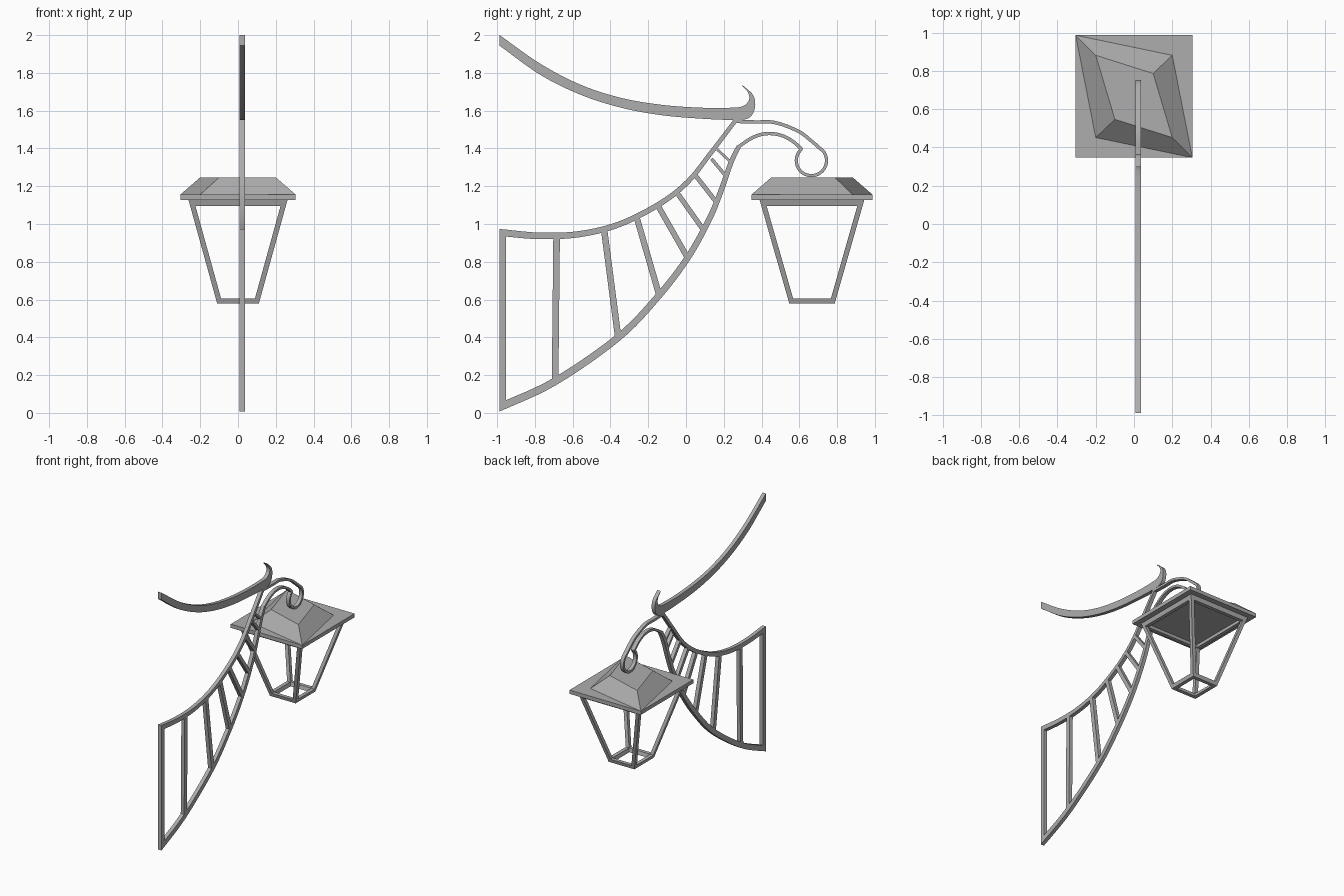
import bpy, bmesh, math
from mathutils import Vector

cube = bpy.data.objects.get("Cube")
if cube:
    bpy.data.objects.remove(cube)

grey = bpy.data.materials.new("iron grey")
grey.use_nodes = True
grey.diffuse_color = (0.42, 0.42, 0.42, 1)
grey.node_tree.nodes["Principled BSDF"].inputs["Base Color"].default_value = (0.42, 0.42, 0.42, 1)

PLATE_X, PLATE_HALF = 0.0225, 0.0145   # bracket plane and half thickness
LAMP_Y = 0.667                         # lantern centre


def finish(name, bm, smooth=False):
    bmesh.ops.recalc_face_normals(bm, faces=bm.faces)
    mesh = bpy.data.meshes.new(name)
    bm.to_mesh(mesh)
    bm.free()
    obj = bpy.data.objects.new(name, mesh)
    bpy.context.collection.objects.link(obj)
    mesh.materials.append(grey)
    if smooth:
        bpy.ops.object.select_all(action='DESELECT')
        obj.select_set(True)
        bpy.context.view_layer.objects.active = obj
        bpy.ops.object.shade_smooth_by_angle(angle=math.radians(30))
    return obj


def spline(points, steps=6):
    """Smooth path through the points (Catmull-Rom)."""
    p = [Vector(q) for q in points]
    p = [2 * p[0] - p[1]] + p + [2 * p[-1] - p[-2]]
    path = []
    for a, b, c, d in zip(p, p[1:], p[2:], p[3:]):
        for i in range(steps):
            t = i / steps
            path.append(0.5 * (2 * b + (c - a) * t + (2 * a - 5 * b + 4 * c - d) * t ** 2
                               + (3 * b - a - 3 * c + d) * t ** 3))
    return path + [p[-2]]


def plate(name, edge_a, edge_b):
    """Flat strip between two (y, z) edges, thickened along x."""
    bm = bmesh.new()
    rings = []
    for a, b in zip(edge_a, edge_b):
        corners = [(-1, a), (1, a), (1, b), (-1, b)]
        rings.append([bm.verts.new((PLATE_X + s * PLATE_HALF, q.x, q.y)) for s, q in corners])
    for r, n in zip(rings, rings[1:]):
        for i in range(4):
            j = (i + 1) % 4
            bm.faces.new((r[i], r[j], n[j], n[i]))
    bm.faces.new(rings[0])
    bm.faces.new(rings[-1])
    return finish(name, bm, True)


def ribbon(name, path, w0, w1, wall_cut=False):
    """Strip of tapering width along a (y, z) centre path."""
    left, right = [], []
    for i, q in enumerate(path):
        t = path[min(i + 1, len(path) - 1)] - path[max(i - 1, 0)]
        n = Vector((-t.y, t.x)).normalized()
        if wall_cut and i == 0:
            n = Vector((0, 1))
        half = (w0 + (w1 - w0) * i / (len(path) - 1)) / 2
        left.append(q + n * half)
        right.append(q - n * half)
    return plate(name, left, right)


def rect(hx, hy, z):
    return [Vector((sx * hx, LAMP_Y + sy * hy, z)) for sx, sy in ((-1, -1), (1, -1), (1, 1), (-1, 1))]


def prism(bm, low, high):
    """Solid between two four-cornered loops."""
    a, b = [bm.verts.new(v) for v in low], [bm.verts.new(v) for v in high]
    for i in range(4):
        j = (i + 1) % 4
        bm.faces.new((a[i], a[j], b[j], b[i]))
    bm.faces.new(a[::-1])
    bm.faces.new(b)


# Top stay with its hooked tip
plate("top_stay",
      spline([(-.987, 2), (-.772, 1.849), (-.56, 1.738), (-.349, 1.669), (-.137, 1.632), (.074, 1.616),
              (.249, 1.616), (.307, 1.627), (.334, 1.659), (.328, 1.696), (.297, 1.733)]),
      spline([(-.987, 1.944), (-.772, 1.79), (-.56, 1.685), (-.349, 1.617), (-.137, 1.577), (.074, 1.558),
              (.249, 1.551), (.33, 1.56), (.364, 1.611), (.357, 1.68), (.297, 1.737)]))

# Wall bar and the two curved rails
ribbon("wall_bar", [Vector((-.97, .03)), Vector((-.97, .955))], .034, .034)
ribbon("upper_rail", spline([(-.987, .955), (-.772, .937), (-.56, .947), (-.349, 1), (-.137, 1.108),
                             (.011, 1.225), (.133, 1.378), (.265, 1.552)]), .037, .022, True)
ribbon("lower_rail", spline([(-.987, .029), (-.693, .167), (-.359, .399), (-.148, .616), (.006, .817),
                             (.117, 1.013), (.178, 1.156), (.238, 1.325), (.28, 1.412)]), .042, .024, True)

# Rungs between the rails: lower end, upper end, width
rungs = [((-.693, .167), (-.685, .937), .035), ((-.359, .399), (-.434, .975), .034),
         ((-.14, .616), (-.264, 1.045), .032), ((.009, .82), (-.153, 1.105), .03),
         ((.093, .968), (-.047, 1.165), .027), ((.165, 1.11), (.052, 1.255), .024),
         ((.21, 1.255), (.135, 1.345), .018), ((.24, 1.325), (.165, 1.395), .014)]
for i, (low, high, width) in enumerate(rungs):
    ribbon(f"rung_{i + 1}", [Vector(low), Vector(high)], width, width)

# Gooseneck strands ending in a round scroll
ribbon("upper_strand", spline([(.265, 1.543), (.37, 1.54), (.471, 1.537), (.593, 1.492),
                               (.667, 1.437), (.715, 1.395)]), .018, .018)
ribbon("lower_strand", spline([(.278, 1.408), (.334, 1.447), (.387, 1.471), (.445, 1.479),
                               (.508, 1.468), (.566, 1.437), (.614, 1.394)]), .018, .018)
arc = [math.radians(130 + 280 * i / 40) for i in range(41)]
ribbon("scroll", [Vector((.664 + .08 * math.cos(a), 1.336 + .08 * math.sin(a))) for a in arc], .017, .017)

# Roof slab
bm = bmesh.new()
prism(bm, rect(.305, .32, 1.127), rect(.305, .32, 1.156))
finish("roof_slab", bm)

# Skewed roof cap: two opposite corners reach the slab corners
wide, middle, narrow = (.305, .32), (.2, .215), (.1, .12)


def skewed(z, inner, outer):
    a, b = rect(*inner, z), rect(*outer, z)
    return [a[0], b[1], a[2], b[3]]


bm = bmesh.new()
prism(bm, skewed(1.156, middle, wide), skewed(1.247, narrow, middle))
finish("roof_cap", bm)

# Lantern cage: corner posts plus top and bottom frames
Z0, Z1, BAR = .578, 1.127, .028


def cage_loop(z, inset=0):
    t = (z - Z0) / (Z1 - Z0)
    return rect(.11 + .152 * t - inset, .12 + .157 * t - inset, z)


def corner(z, i):
    """Square post section tucked into corner i."""
    o, n = cage_loop(z)[i], cage_loop(z, BAR)[i]
    return [o, Vector((n.x, o.y, z)), n, Vector((o.x, n.y, z))]


bm = bmesh.new()
for i in range(4):
    prism(bm, corner(Z0, i), corner(Z1, i))
finish("cage_posts", bm)

for name, z_low, z_high in (("bottom_frame", Z0, Z0 + BAR), ("top_frame", Z1 - .032, Z1)):
    bm = bmesh.new()
    for i in range(4):
        j = (i + 1) % 4
        loops = []
        for z in (z_low, z_high):
            o, n = cage_loop(z), cage_loop(z, BAR)
            loops.append([o[i], o[j], n[j], n[i]])
        prism(bm, *loops)
    finish(name, bm)
